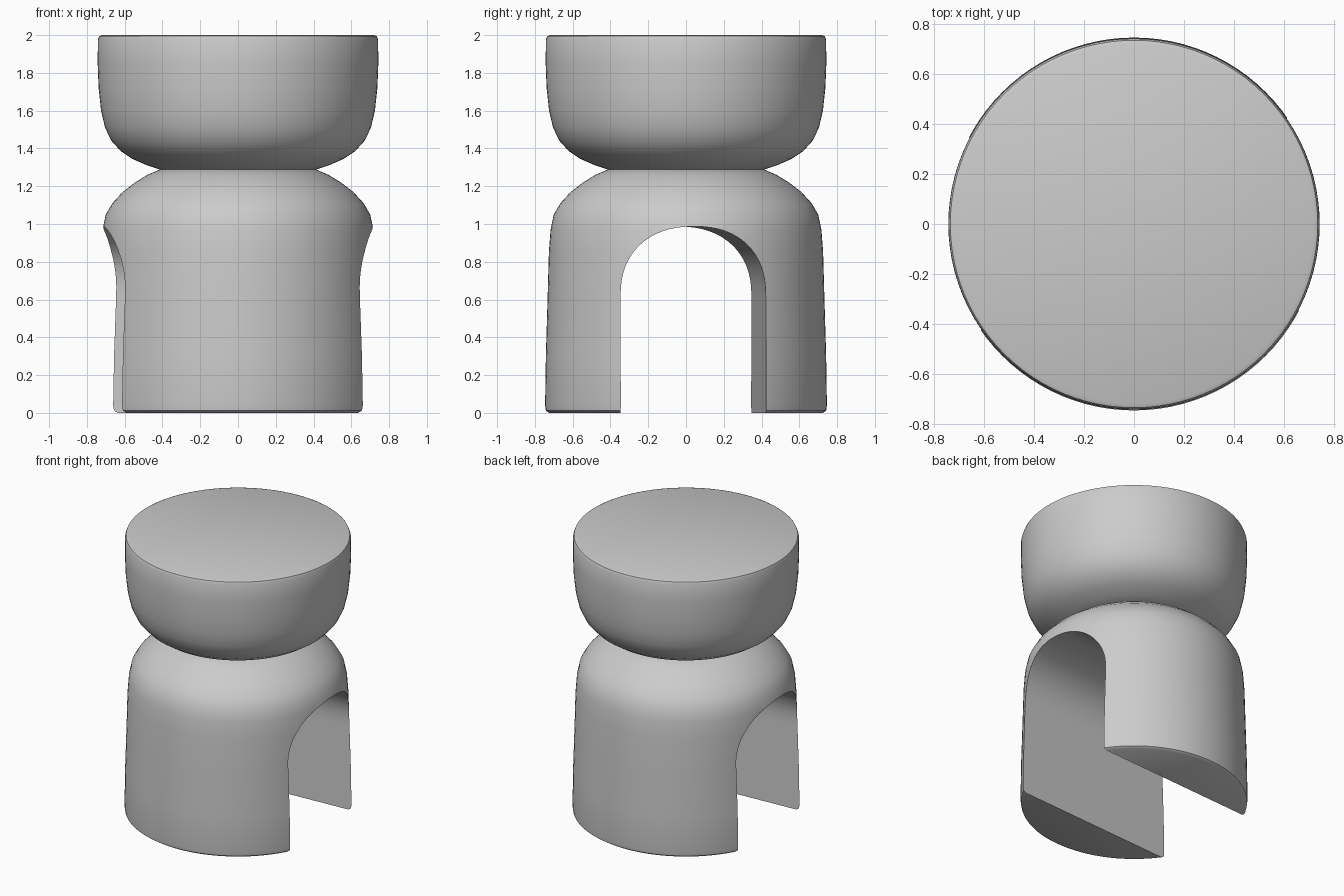
import bpy, bmesh, math
from mathutils import Matrix

if "Cube" in bpy.data.objects:
    bpy.data.objects.remove(bpy.data.objects["Cube"])


def make_object(name, bm):
    bmesh.ops.recalc_face_normals(bm, faces=bm.faces)
    mesh = bpy.data.meshes.new(name)
    bm.to_mesh(mesh)
    bm.free()
    obj = bpy.data.objects.new(name, mesh)
    bpy.context.collection.objects.link(obj)
    return obj


def lathe(name, profile, sides=96):
    """Closed solid of revolution from (radius, z) points, capped at both ends."""
    bm = bmesh.new()
    rings = [[bm.verts.new((r * math.cos(2 * math.pi * i / sides),
                            r * math.sin(2 * math.pi * i / sides), z))
              for i in range(sides)] for r, z in profile]
    for low, high in zip(rings, rings[1:]):
        for i in range(sides):
            j = (i + 1) % sides
            bm.faces.new((low[i], low[j], high[j], high[i]))
    bm.faces.new(rings[0][::-1])
    bm.faces.new(rings[-1])
    return make_object(name, bm)


def smooth(obj, angle=40):
    bpy.ops.object.select_all(action='DESELECT')
    obj.select_set(True)
    bpy.context.view_layer.objects.active = obj
    bpy.ops.object.shade_smooth_by_angle(angle=math.radians(angle))


# Seat: flat-topped bowl with a rounded underside
seat = lathe("seat", [(0.41, 1.287), (0.48, 1.31), (0.56, 1.345), (0.62, 1.385),
                      (0.67, 1.44), (0.704, 1.51), (0.725, 1.60), (0.738, 1.72),
                      (0.743, 1.85), (0.742, 1.975), (0.735, 1.994), (0.72, 2.0)])

# Base: drum with a domed shoulder
base = lathe("arched_base", [(0.725, 0.0), (0.742, 0.012), (0.746, 0.04),
                             (0.742, 0.3), (0.733, 0.6), (0.726, 0.85),
                             (0.717, 0.97), (0.70, 1.05), (0.665, 1.11),
                             (0.61, 1.17), (0.545, 1.22), (0.48, 1.26),
                             (0.41, 1.29)])

# Arch cutter: tunnel through the base, turned slightly about z
HALF, SPRING, TOP, STEPS = 0.385, 0.62, 0.987, 32
outline = [(HALF, -0.2)]
for k in range(STEPS + 1):
    a = math.pi * k / STEPS
    c, s = math.cos(a), math.sin(a)
    outline.append((HALF * math.copysign(abs(c) ** 0.88, c),
                    SPRING + (TOP - SPRING) * s ** 0.88))
outline.append((-HALF, -0.2))
bm = bmesh.new()
ends = [[bm.verts.new((x, y, z)) for y, z in outline] for x in (-1.2, 1.2)]
for i in range(len(outline)):
    j = (i + 1) % len(outline)
    bm.faces.new((ends[0][i], ends[0][j], ends[1][j], ends[1][i]))
bm.faces.new(ends[0][::-1])
bm.faces.new(ends[1])
bmesh.ops.transform(bm, matrix=Matrix.Rotation(math.radians(3.5), 4, 'Z'), verts=bm.verts)
cutter = make_object("arch_cutter", bm)
cutter.hide_render = True

# Carve the tunnel and apply it
cut = base.modifiers.new("arch", 'BOOLEAN')
cut.operation = 'DIFFERENCE'
cut.solver = 'EXACT'
cut.object = cutter
bpy.context.view_layer.objects.active = base
bpy.ops.object.modifier_apply(modifier=cut.name)
bpy.data.objects.remove(cutter, do_unlink=True)

for part in (seat, base):
    smooth(part)
